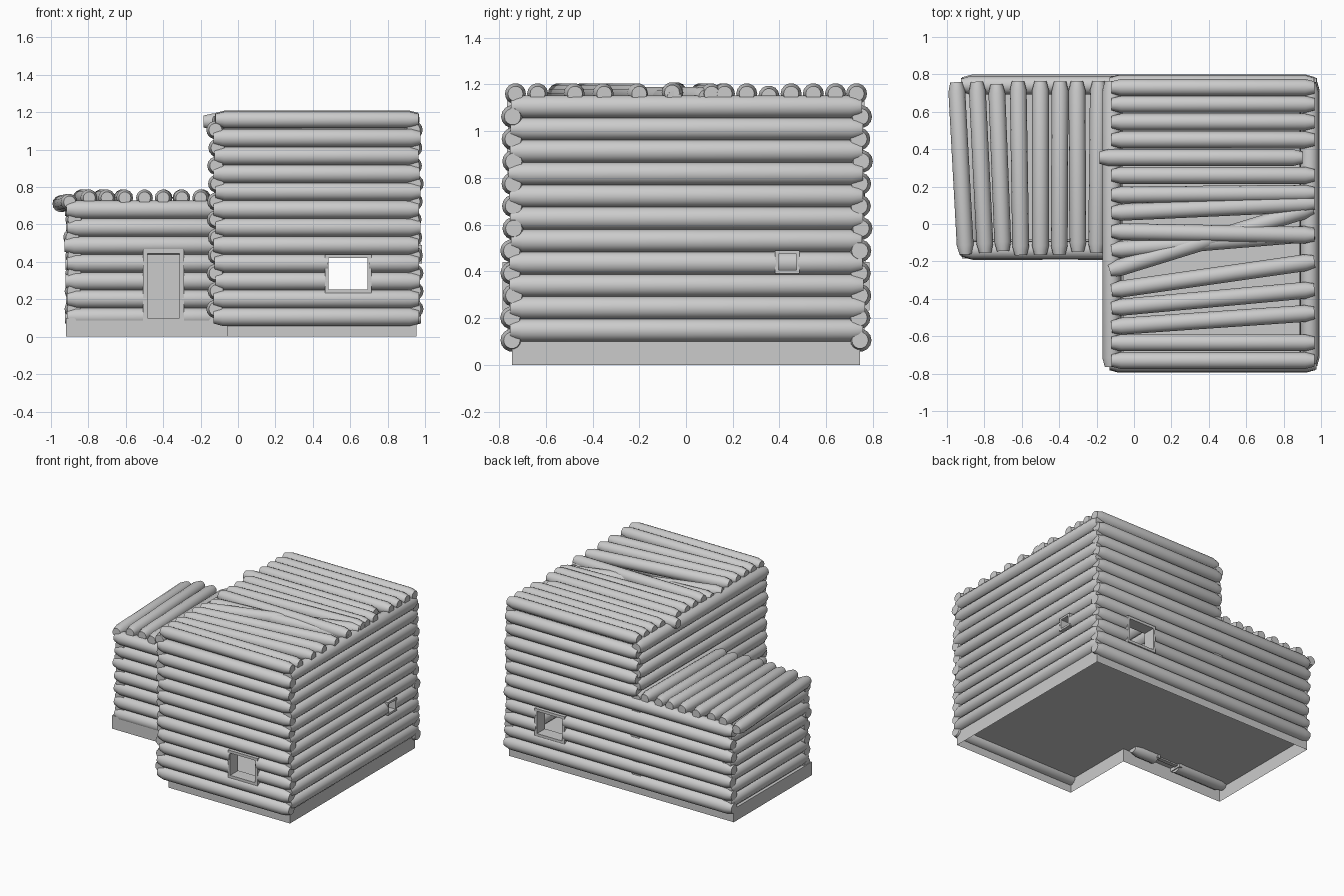
import bpy, bmesh, math, random
from mathutils import Vector

if "Cube" in bpy.data.objects:
    bpy.data.objects.remove(bpy.data.objects["Cube"])

random.seed(4)
R, STEP = 0.049, 0.0957


def finish(name, bm, smooth=False):
    bmesh.ops.recalc_face_normals(bm, faces=bm.faces)
    me = bpy.data.meshes.new(name)
    bm.to_mesh(me)
    bm.free()
    ob = bpy.data.objects.new(name, me)
    bpy.context.collection.objects.link(ob)
    if smooth:
        bpy.ops.object.select_all(action='DESELECT')
        ob.select_set(True)
        bpy.context.view_layer.objects.active = ob
        bpy.ops.object.shade_smooth_by_angle(angle=math.radians(35))
    return ob


def add_log(bm, a, b, r=R, taper=(True, True), n=14):
    """Round log from a to b; tapered ends are chamfered, others cut flat."""
    a, b = Vector(a), Vector(b)
    d = (b - a).normalized()
    side = d.cross(Vector((0, 0, 1))).normalized()
    up = side.cross(d)
    stations = []
    if taper[0]:
        stations += [(a, r * 0.72), (a + d * 0.05, r)]
    else:
        stations += [(a, r)]
    if taper[1]:
        stations += [(b - d * 0.05, r), (b, r * 0.72)]
    else:
        stations += [(b, r)]
    rings = []
    for p, rad in stations:
        rings.append([bm.verts.new(p + side * rad * math.cos(2 * math.pi * k / n)
                                   + up * rad * math.sin(2 * math.pi * k / n)) for k in range(n)])
    for q, s in zip(rings, rings[1:]):
        for k in range(n):
            bm.faces.new((q[k], q[(k + 1) % n], s[(k + 1) % n], s[k]))
    bm.faces.new(rings[0])
    bm.faces.new(rings[-1])


def wall(name, axis, fixed, lo, hi, z0, rows, gap=None, gap_rows=()):
    """Stack of logs along x or y; rows in gap_rows are split around an opening."""
    bm = bmesh.new()
    for i in rows:
        z = z0 + STEP * i
        f = fixed + random.uniform(-0.006, 0.006)
        s, e = lo + random.uniform(-0.008, 0.008), hi + random.uniform(-0.008, 0.008)
        pt = (lambda t: (t, f, z)) if axis == 'x' else (lambda t: (f, t, z))
        if i in gap_rows:
            add_log(bm, pt(s), pt(gap[0]), taper=(True, False))
            add_log(bm, pt(gap[1]), pt(e), taper=(False, True))
        else:
            add_log(bm, pt(s), pt(e))
    return finish(name, bm, True)


def add_box(bm, x0, x1, y0, y1, z0, z1):
    v = [bm.verts.new((x, y, z)) for x in (x0, x1) for y in (y0, y1) for z in (z0, z1)]
    for f in ((0, 1, 3, 2), (4, 6, 7, 5), (0, 4, 5, 1), (2, 3, 7, 6), (0, 2, 6, 4), (1, 5, 7, 3)):
        bm.faces.new([v[k] for k in f])


def frame(name, axis, u0, u1, z0, z1, d0, d1, t=0.02, sill=True):
    """Rectangular frame around an opening; d0..d1 is its depth through the wall."""
    bm = bmesh.new()
    parts = [(u0 - t, u0, z0 - t, z1 + t), (u1, u1 + t, z0 - t, z1 + t), (u0, u1, z1, z1 + t)]
    if sill:
        parts.append((u0, u1, z0 - t, z0))
    for a, b, c, e in parts:
        if axis == 'x':
            add_box(bm, a, b, d0, d1, c, e)
        else:
            add_box(bm, d0, d1, a, b, c, e)
    return finish(name, bm)


# L-shaped foundation: outer skirt with a raised floor, open below
bm = bmesh.new()
plan = [(-0.92, -0.185), (-0.06, -0.185), (-0.06, -0.745), (0.955, -0.745), (0.955, 0.745), (-0.92, 0.745)]
low = [bm.verts.new((x, y, 0)) for x, y in plan]
top = [bm.verts.new((x, y, 0.1)) for x, y in plan]
for k in range(6):
    j = (k + 1) % 6
    bm.faces.new((low[k], low[j], top[j], top[k]))
bm.faces.new(top)
finish("foundation", bm)

# Tall block walls
ZX, ZY = 0.105, 0.148
wall("tall_front_wall", 'x', -0.742, -0.125, 0.97, ZX, range(11), (0.48, 0.70), (2, 3))
wall("tall_right_wall", 'y', 0.938, -0.755, 0.76, ZY, range(11), (0.385, 0.48), (3,))
wall("tall_left_wall", 'y', -0.115, -0.76, 0.76, ZY, range(11))
wall("tall_back_wall", 'x', 0.745, -0.125, 0.97, ZX, range(7, 11))

# Low block walls (lower back logs run the full width)
wall("lower_back_wall", 'x', 0.745, -0.92, 0.97, ZX, range(7), (0.48, 0.70), (2, 3))
wall("low_front_wall", 'x', -0.137, -0.92, -0.10, ZX, range(7), (-0.49, -0.30), (0, 1, 2, 3))
wall("low_left_wall", 'y', -0.88, -0.165, 0.76, ZY, range(6))

# Tall roof: (y at left end, y at right end, height, x shift)
bm = bmesh.new()
for yl, yr, z, dx in [(-0.73, -0.73, 1.16, 0), (-0.635, -0.635, 1.16, 0), (-0.55, -0.475, 1.16, 0),
                      (-0.45, -0.35, 1.16, 0), (-0.355, -0.2, 1.16, 0), (-0.25, 0.085, 1.145, -0.01),
                      (-0.14, -0.05, 1.14, 0), (-0.04, -0.06, 1.165, 0), (0.06, 0.11, 1.16, 0),
                      (0.155, 0.165, 1.16, 0), (0.26, 0.26, 1.16, 0), (0.355, 0.355, 1.15, -0.065),
                      (0.45, 0.45, 1.16, 0), (0.545, 0.545, 1.16, 0), (0.64, 0.64, 1.16, 0),
                      (0.73, 0.73, 1.16, 0)]:
    add_log(bm, (-0.12 + dx, yl, z), (0.965 + dx, yr, z), 0.045)
finish("tall_roof_logs", bm, True)

# Low roof: (x at back end, x at front end, back height)
bm = bmesh.new()
for xb, xf, z in [(-0.95, -0.90, 0.71), (-0.84, -0.795, 0.742), (-0.735, -0.7, 0.742), (-0.62, -0.605, 0.742),
                  (-0.5, -0.5, 0.742), (-0.395, -0.4, 0.742), (-0.305, -0.3, 0.742), (-0.19, -0.2, 0.742)]:
    add_log(bm, (xf, -0.155 + random.uniform(-0.012, 0.012), min(z + 0.01, 0.742)),
            (xb, 0.755 + random.uniform(-0.012, 0.012), z), 0.045)
finish("low_roof_logs", bm, True)

# Window frames
frame("front_window_frame", 'x', 0.485, 0.693, 0.253, 0.42, -0.785, -0.69)
frame("back_window_frame", 'x', 0.485, 0.693, 0.253, 0.42, 0.69, 0.785)
frame("side_window_frame", 'y', 0.395, 0.472, 0.405, 0.475, 0.89, 0.985, 0.014)

# Door and its frame
frame("door_frame", 'x', -0.483, -0.312, 0.1, 0.445, -0.19, -0.09, 0.024, False)
bm = bmesh.new()
add_box(bm, -0.483, -0.312, -0.14, -0.11, 0.09, 0.445)
finish("door", bm)
